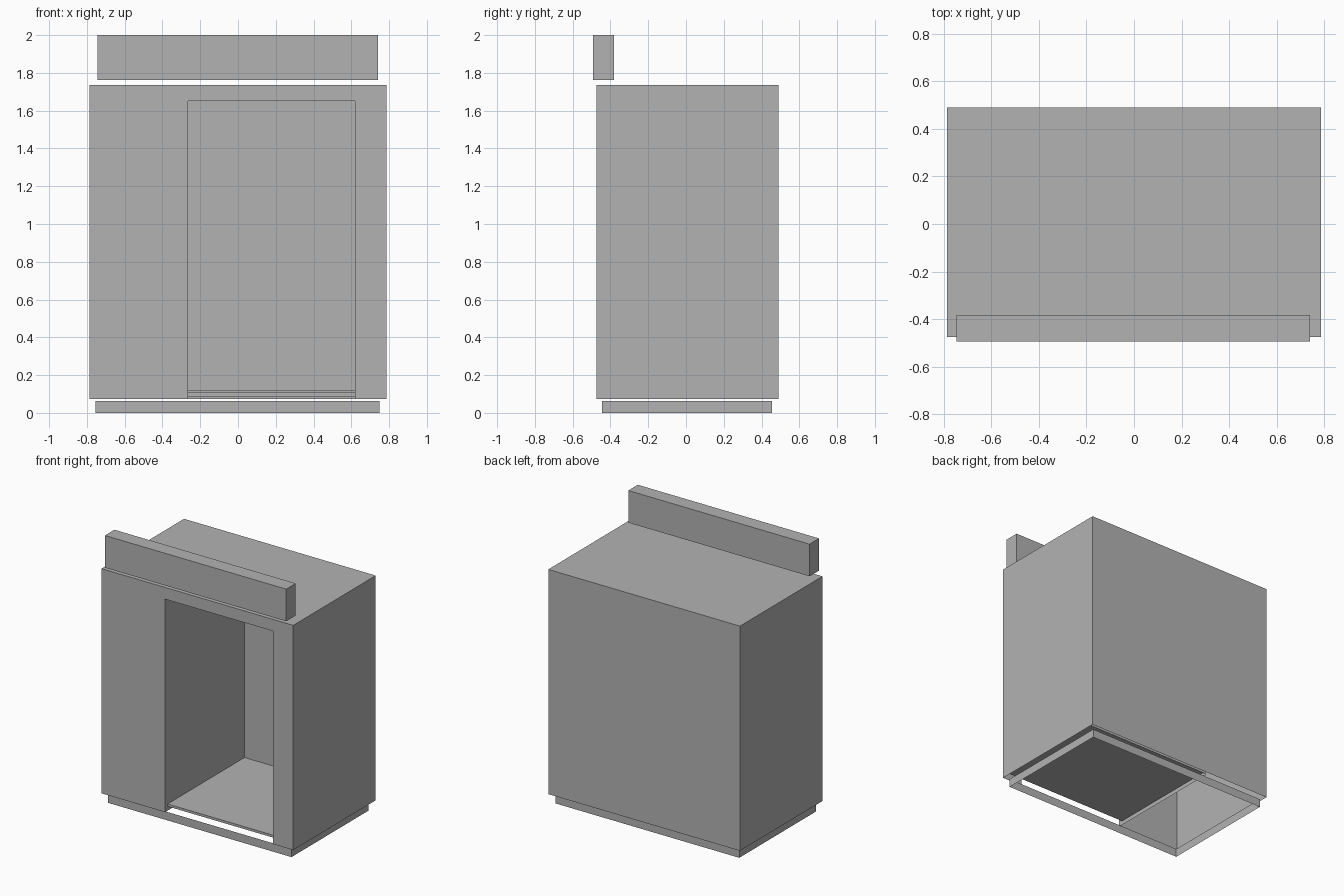
import bpy
import bmesh

default = bpy.data.objects.get("Cube")
if default:
    bpy.data.objects.remove(default, do_unlink=True)

grey = bpy.data.materials.new("plain grey")
grey.use_nodes = True
colour = (0.45, 0.45, 0.45, 1)
grey.diffuse_color = colour
grey.node_tree.nodes["Principled BSDF"].inputs["Base Color"].default_value = colour


def finish(name, bm):
    mesh = bpy.data.meshes.new(name)
    bm.to_mesh(mesh)
    bm.free()
    mesh.materials.append(grey)
    obj = bpy.data.objects.new(name, mesh)
    bpy.context.collection.objects.link(obj)
    return obj


def box(name, x, y, z, open_sides=()):
    """Box between limits; open_sides lists (axis, sign) of faces left out."""
    bm = bmesh.new()
    bmesh.ops.create_cube(bm, size=1)
    bm.normal_update()
    gone = [f for f in bm.faces
            if any(f.normal[a] * s > 0.9 for a, s in open_sides)]
    bmesh.ops.delete(bm, geom=gone, context="FACES")
    for v in bm.verts:
        for axis, (low, high) in enumerate((x, y, z)):
            v.co[axis] = high if v.co[axis] > 0 else low
    return finish(name, bm)


def sheet(name, points):
    """Single flat panel."""
    bm = bmesh.new()
    bm.faces.new([bm.verts.new(p) for p in points])
    return finish(name, bm)


# Main dimensions
side, front, back = 0.785, -0.475, 0.49
base, roof = 0.073, 1.737
door_l, door_r, door_top = -0.265, 0.62, 1.65
room_back = 0.455

# Hollow cabin: thin walls and roof, open underneath
box("cabin_shell", (-side, side), (front, back), (base, roof),
    open_sides=((2, -1), (1, -1)))

# Front wall with a doorway that runs to the bottom edge
outline = [(-side, base), (door_l, base), (door_l, door_top), (door_r, door_top),
           (door_r, base), (side, base), (side, roof), (-side, roof)]
sheet("front_wall", [(x, front, z) for x, z in outline])

# Inner room: partition, rear lining and raised floor
sheet("partition", [(door_l, front, base), (door_l, room_back, base),
                    (door_l, room_back, roof), (door_l, front, roof)])
sheet("room_back_wall", [(door_l, room_back, 0.083), (side, room_back, 0.083),
                         (side, room_back, roof), (door_l, room_back, roof)])
box("room_floor", (door_l, side), (-0.445, room_back), (0.104, 0.122))

# Open plinth ring under the walls
box("plinth", (-0.755, 0.75), (-0.445, 0.455), (0, 0.062),
    open_sides=((2, 1), (2, -1)))

# Sign board above the front edge
box("sign_board", (-0.745, 0.74), (-0.493, -0.382), (1.762, 2))
